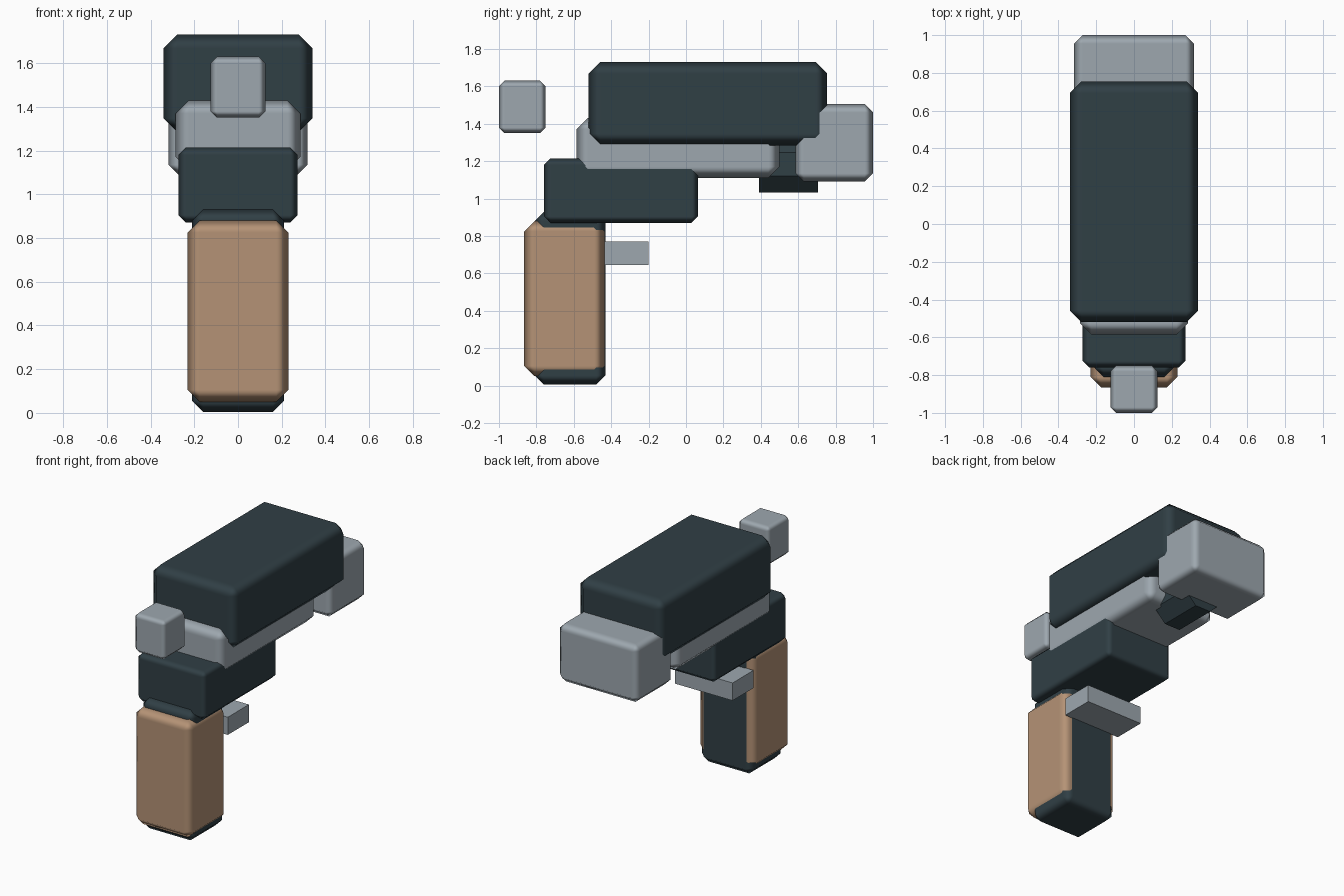
import bpy
import math

cube = bpy.data.objects.get("Cube")
if cube:
    bpy.data.objects.remove(cube, do_unlink=True)


def make_material(name, rgb):
    mat = bpy.data.materials.new(name)
    mat.use_nodes = True
    color = (*rgb, 1.0)
    mat.diffuse_color = color
    bsdf = next(n for n in mat.node_tree.nodes if n.type == "BSDF_PRINCIPLED")
    bsdf.inputs["Base Color"].default_value = color
    bsdf.inputs["Roughness"].default_value = 0.7
    return mat


slate = make_material("dark slate", (0.03, 0.05, 0.06))
steel = make_material("light steel", (0.34, 0.39, 0.43))
tan = make_material("tan grip", (0.46, 0.29, 0.18))


def block(name, half_width, y_range, z_range, mat, chamfer=0.0):
    """Box centred on x, with softly shaded chamfered edges."""
    (y0, y1), (z0, z1) = y_range, z_range
    bpy.ops.mesh.primitive_cube_add(size=1, location=(0, (y0 + y1) / 2, (z0 + z1) / 2))
    obj = bpy.context.object
    obj.name = name
    obj.scale = (2 * half_width, y1 - y0, z1 - z0)
    bpy.ops.object.transform_apply(location=False, rotation=False, scale=True)
    obj.data.materials.append(mat)
    if chamfer:
        bpy.ops.object.shade_smooth()
        bevel = obj.modifiers.new("chamfer", "BEVEL")
        bevel.width = chamfer
        bevel.segments = 1
        bevel.harden_normals = True
    return obj


# Upper body
block("slide", 0.34, (-0.52, 0.755), (1.285, 1.73), slate, 0.062)
block("barrel_housing", 0.285, (-0.585, 0.5), (1.11, 1.43), steel, 0.06)
block("end_block", 0.318, (0.585, 1.0), (1.09, 1.505), steel, 0.045)
block("nose_block", 0.125, (-1.0, -0.75), (1.35, 1.63), steel, 0.03)

# Lower body and grip
block("lower_frame", 0.272, (-0.76, 0.065), (0.87, 1.215), slate, 0.035)
block("grip_core", 0.21, (-0.81, -0.43), (0.005, 0.93), slate, 0.05)
block("grip_panel", 0.23, (-0.865, -0.437), (0.05, 0.88), tan, 0.055)
block("trigger", 0.225, (-0.435, -0.2), (0.645, 0.77), steel)

# Eight-sided rod under the slide, turned so a flat side faces down
bpy.ops.mesh.primitive_cylinder_add(vertices=8, radius=0.162, depth=0.315)
rod = bpy.context.object
rod.name = "under_rod"
rod.rotation_euler = (0, 0, math.pi / 8)
bpy.ops.object.transform_apply(location=False, rotation=True, scale=False)
rod.rotation_euler = (math.pi / 2, 0, 0)
rod.location = (0, 0.548, 1.183)
rod.data.materials.append(slate)
